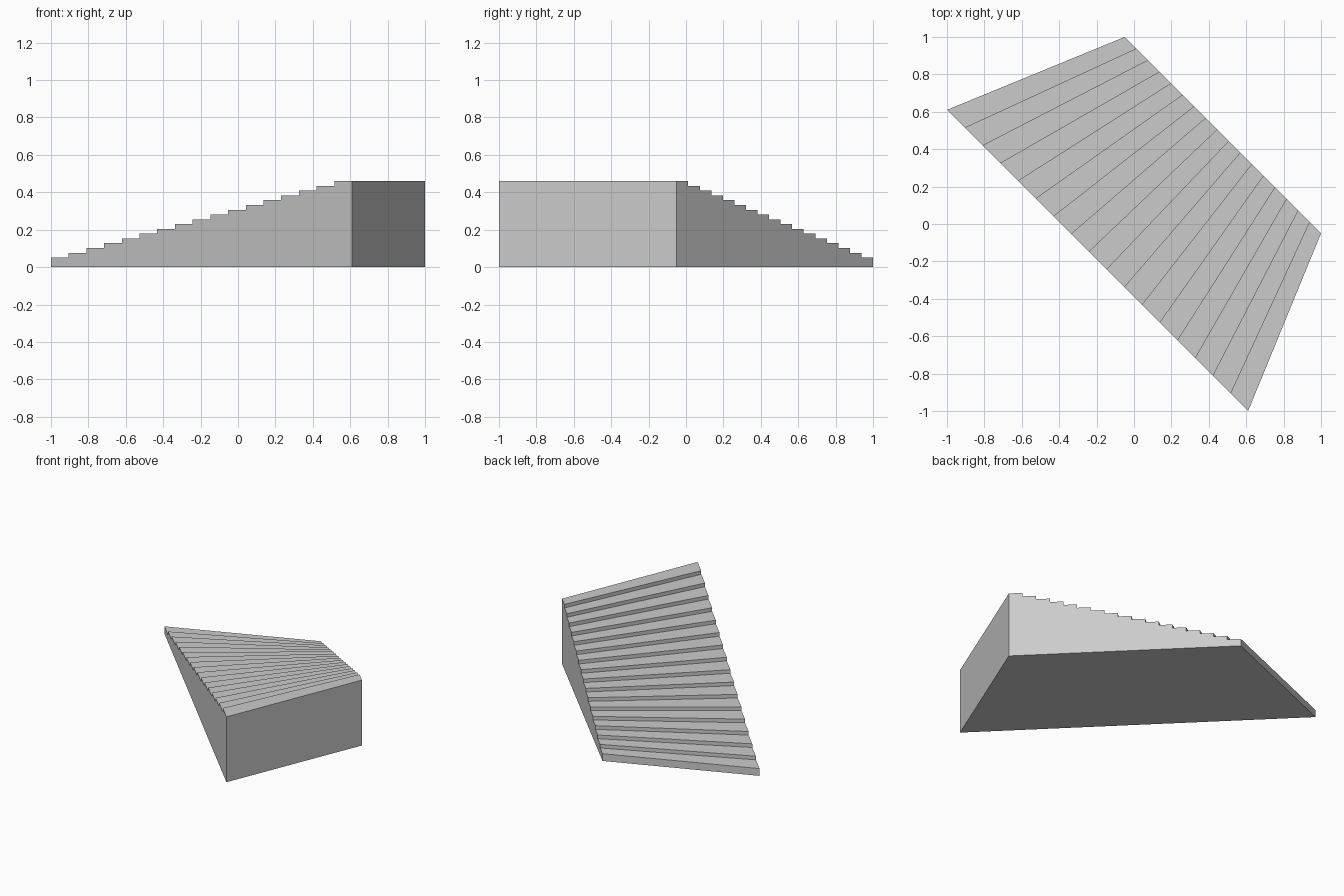
import bpy
import bmesh
from mathutils import Vector

if "Cube" in bpy.data.objects:
    bpy.data.objects.remove(bpy.data.objects["Cube"])

STEPS = 17
RISE = 0.46 / (STEPS + 1)

# Plan corners: each side wall runs from the bottom step to the top step
LEFT_WALL = (Vector((-1.0, 0.61, 0)), Vector((0.61, -1.0, 0)))
RIGHT_WALL = (Vector((-0.05, 1.0, 0)), Vector((1.0, -0.05, 0)))

# Stepped side profile as (fraction along wall, height); first riser is double
profile = [(0, 0)]
for i in range(STEPS):
    z = (i + 2) * RISE
    profile += [(i / STEPS, z), ((i + 1) / STEPS, z)]
profile.append((1, 0))


def wall_verts(bm, wall):
    start, end = wall
    return [bm.verts.new(start.lerp(end, t) + Vector((0, 0, z))) for t, z in profile]


# Fanned staircase: two stepped side walls joined by treads, risers, back and base
bm = bmesh.new()
left = wall_verts(bm, LEFT_WALL)
right = wall_verts(bm, RIGHT_WALL)
bm.faces.new(left)
bm.faces.new(right[::-1])
n = len(profile)
for i in range(n):
    j = (i + 1) % n
    bm.faces.new((left[i], right[i], right[j], left[j]))
bmesh.ops.recalc_face_normals(bm, faces=bm.faces)

mesh = bpy.data.meshes.new("fanned_staircase")
bm.to_mesh(mesh)
bm.free()
staircase = bpy.data.objects.new("fanned_staircase", mesh)
bpy.context.collection.objects.link(staircase)
